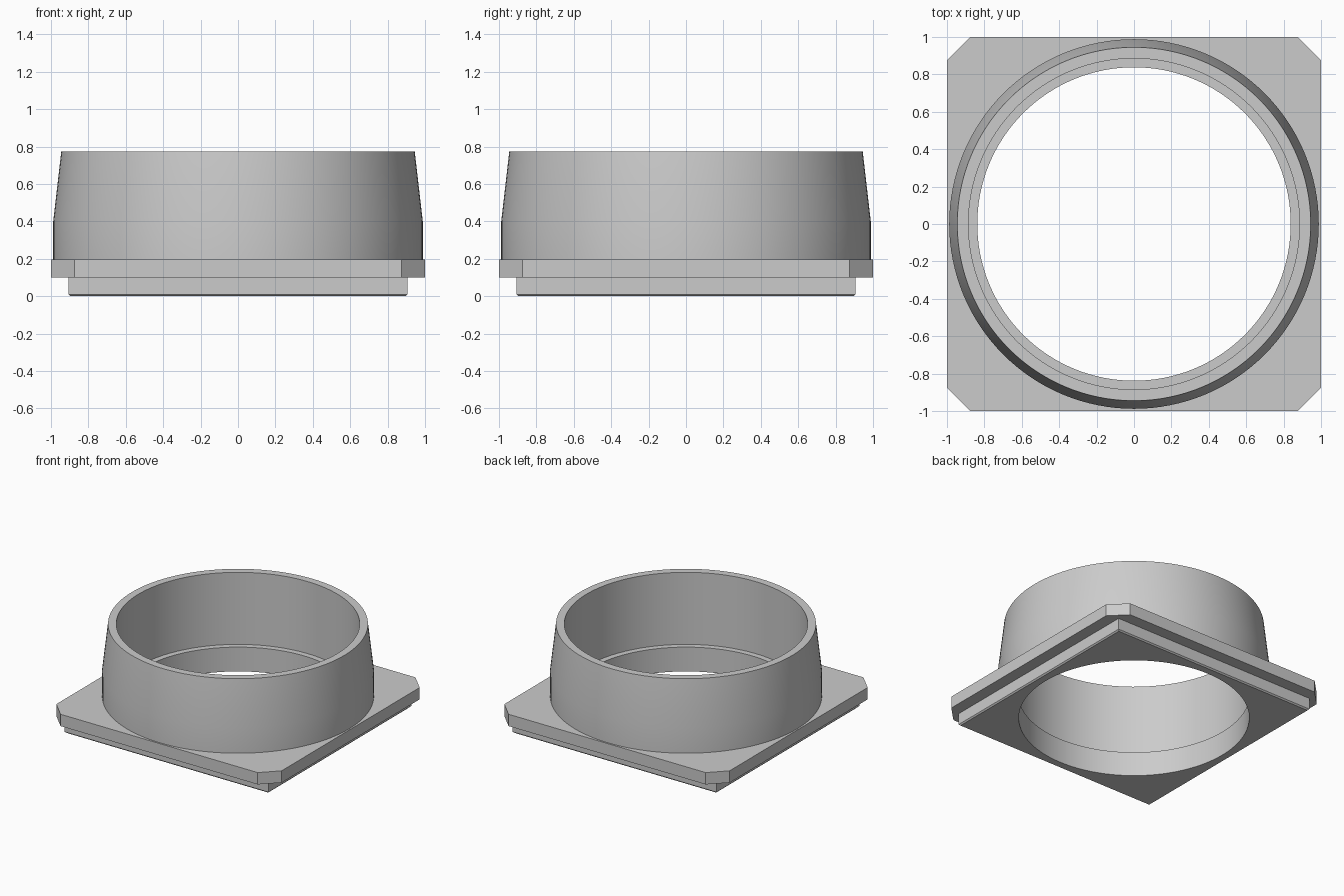
import bpy, bmesh, math

if "Cube" in bpy.data.objects:
    bpy.data.objects.remove(bpy.data.objects["Cube"])

SEGMENTS = 128
bm = bmesh.new()


def loop(points, z):
    """Closed loop of edges at height z."""
    verts = [bm.verts.new((x, y, z)) for x, y in points]
    edges = [bm.edges.new((v, verts[i - 1])) for i, v in enumerate(verts)]
    return verts, edges


def circle(r, z):
    steps = [2 * math.pi * i / SEGMENTS for i in range(SEGMENTS)]
    return loop([(r * math.cos(a), r * math.sin(a)) for a in steps], z)


def square(h, z, cut=0.0):
    """Square outline of half width h, with optional cut corners."""
    if not cut:
        return loop([(h, h), (-h, h), (-h, -h), (h, -h)], z)
    c = h - cut
    return loop([(h, c), (c, h), (-c, h), (-h, c),
                 (-h, -c), (-c, -h), (c, -h), (h, -c)], z)


def wall(a, b):
    """Quads between two loops with the same number of points."""
    n = len(a[0])
    for i in range(n):
        j = (i + 1) % n
        bm.faces.new((a[0][i], a[0][j], b[0][j], b[0][i]))


def flat(a, b):
    """Level face between an outer and an inner loop."""
    bmesh.ops.triangle_fill(bm, edges=a[1] + b[1], use_beauty=True, normal=(0, 0, 1))


# Base plate with a small bottom bevel
base_bottom = square(0.895, 0.0)
base_bevel = square(0.905, 0.01)
base_top = square(0.905, 0.1)
wall(base_bottom, base_bevel)
wall(base_bevel, base_top)

# Wider flange with cut corners
flange_bottom = square(1.0, 0.1, 0.125)
flange_top = square(1.0, 0.195, 0.125)
flat(flange_bottom, base_top)
wall(flange_bottom, flange_top)

# Collar outside: straight, then tapered
collar = [circle(0.988, 0.195), circle(0.988, 0.4), circle(0.945, 0.773)]
flat(flange_top, collar[0])
wall(collar[0], collar[1])
wall(collar[1], collar[2])

# Collar rim, inner wall, ledge and through hole
bore_top, bore_bottom = circle(0.885, 0.773), circle(0.885, 0.195)
hole_top, hole_bottom = circle(0.838, 0.195), circle(0.838, 0.0)
wall(collar[2], bore_top)
wall(bore_top, bore_bottom)
wall(bore_bottom, hole_top)
wall(hole_top, hole_bottom)
flat(base_bottom, hole_bottom)

bmesh.ops.recalc_face_normals(bm, faces=bm.faces)
mesh = bpy.data.meshes.new("flanged_collar")
bm.to_mesh(mesh)
bm.free()
obj = bpy.data.objects.new("flanged_collar", mesh)
bpy.context.collection.objects.link(obj)

grey = bpy.data.materials.new("light grey")
grey.diffuse_color = (0.6, 0.6, 0.6, 1.0)
grey.use_nodes = True
grey.node_tree.nodes["Principled BSDF"].inputs["Base Color"].default_value = grey.diffuse_color
mesh.materials.append(grey)

bpy.context.view_layer.objects.active = obj
obj.select_set(True)
bpy.ops.object.shade_smooth_by_angle(angle=math.radians(30))
